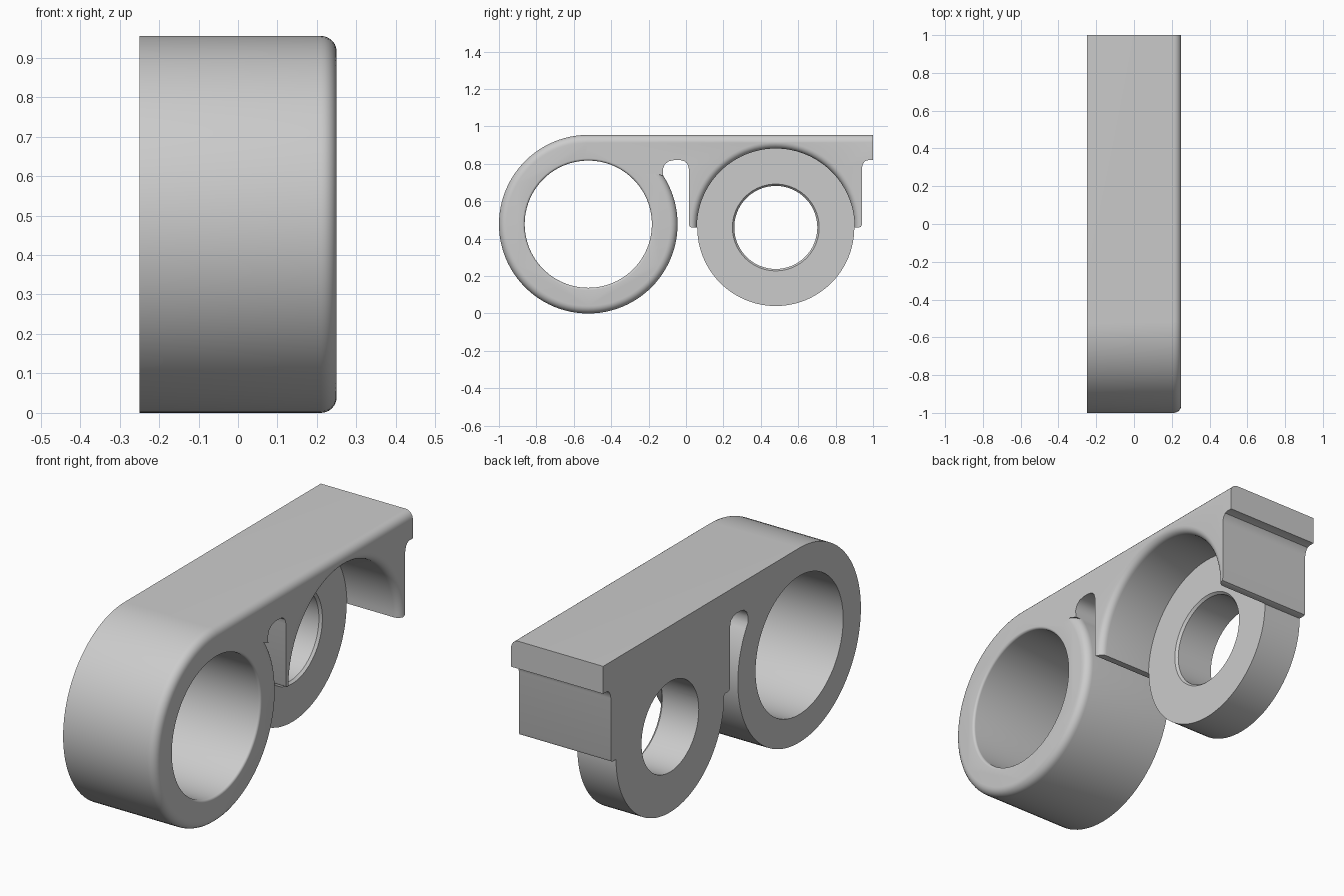
import bpy, bmesh, math

cube = bpy.data.objects.get("Cube")
if cube:
    bpy.data.objects.remove(cube, do_unlink=True)

BACK, FRONT = -0.25, 0.25      # flat side and rounded side along x
FILLET = 0.04
TOP = 0.955
RING_R = TOP / 2
RING_Y = RING_R - 1
DISC_Y, DISC_Z, DISC_R = 0.48, 0.46, 0.42
DISC_FACE = -0.04

grey = bpy.data.materials.new("plain grey")
grey.use_nodes = True
grey.diffuse_color = (0.6, 0.6, 0.6, 1)
grey.node_tree.nodes["Principled BSDF"].inputs["Base Color"].default_value = (0.6, 0.6, 0.6, 1)


def finish(bm, name):
    bmesh.ops.recalc_face_normals(bm, faces=bm.faces)
    mesh = bpy.data.meshes.new(name)
    bm.to_mesh(mesh)
    bm.free()
    mesh.materials.append(grey)
    ob = bpy.data.objects.new(name, mesh)
    bpy.context.collection.objects.link(ob)
    return ob


def lathe(name, profile, y, z, segments=96):
    """Solid turned around an axis parallel to x, from (x, radius) pairs."""
    bm = bmesh.new()
    rings = []
    for x, r in profile:
        angles = [2 * math.pi * i / segments for i in range(segments)]
        rings.append([bm.verts.new((x, y + r * math.cos(a), z + r * math.sin(a))) for a in angles])
    for a, b in zip(rings, rings[1:]):
        for i in range(segments):
            j = (i + 1) % segments
            bm.faces.new((a[i], a[j], b[j], b[i]))
    bm.faces.new(rings[0])
    bm.faces.new(rings[-1])
    return finish(bm, name)


def rounded_edge(radius, size, sign, steps=6):
    """Quarter-round at the front; sign -1 for a rim, +1 for a flared hole."""
    turns = [math.pi / 2 * i / steps for i in range(steps + 1)]
    return [(FRONT - size + size * math.sin(t), radius + sign * size * (1 - math.cos(t)))
            for t in turns]


def combine(target, other, operation):
    mod = target.modifiers.new(operation.title(), 'BOOLEAN')
    mod.operation = operation
    mod.solver = 'EXACT'
    mod.object = other
    bpy.context.view_layer.objects.active = target
    bpy.ops.object.modifier_apply(modifier=mod.name)
    bpy.data.objects.remove(other, do_unlink=True)


# Beam with slot and two legs, as one side profile in (y, z)
arc = [math.radians(a) for a in range(90, 37, -4)]
profile = [(RING_Y, TOP)]
profile += [(RING_Y + 0.4 * math.cos(a), RING_R + 0.4 * math.sin(a)) for a in arc]
profile += [(-0.165, 0.75), (-0.122, 0.735), (-0.124, 0.77), (-0.115, 0.795), (-0.095, 0.813),
            (-0.065, 0.82), (-0.03, 0.82), (-0.008, 0.814), (0.008, 0.8), (0.015, 0.775),
            (0.015, 0.475), (0.02, 0.464), (0.03, 0.46), (0.925, 0.46), (0.936, 0.464),
            (0.94, 0.475), (0.94, 0.775), (0.946, 0.8), (0.958, 0.815), (0.975, 0.82),
            (1, 0.82), (1, TOP)]
bm = bmesh.new()
base = bm.faces.new([bm.verts.new((BACK, y, z)) for y, z in profile])
new = bmesh.ops.extrude_face_region(bm, geom=[base], use_keep_orig=True)["geom"]
bmesh.ops.translate(bm, vec=(FRONT - BACK, 0, 0),
                    verts=[v for v in new if isinstance(v, bmesh.types.BMVert)])
top_edge = [e for e in bm.edges
            if all(v.co.x > 0 and v.co.z > TOP - 0.001 for v in e.verts)]
bmesh.ops.bevel(bm, geom=top_edge, offset=FILLET, segments=6, profile=0.5, affect='EDGES')
bracket = finish(bm, "double_ring_bracket")

# Large ring and small disc joined to the beam
ring = lathe("large_ring", [(BACK, RING_R)] + rounded_edge(RING_R, FILLET, -1), RING_Y, RING_R)
combine(bracket, ring, 'UNION')
disc = lathe("small_disc", [(BACK, DISC_R), (0.1, DISC_R)], DISC_Y, DISC_Z)
combine(bracket, disc, 'UNION')

# Recess in front of the disc, then the two through holes
for name, start, radius, size, y, z in (
        ("recess_cutter", DISC_FACE, DISC_R + 0.002, 0.035, DISC_Y, DISC_Z),
        ("ring_hole_cutter", BACK - 0.1, 0.34, 0.012, RING_Y, RING_R)):
    flare = rounded_edge(radius, size, 1)
    cutter = lathe(name, [(start, radius)] + flare + [(FRONT + 0.1, flare[-1][1])], y, z)
    combine(bracket, cutter, 'DIFFERENCE')
hole = lathe("disc_hole_cutter", [(BACK - 0.1, 0.222), (DISC_FACE - 0.012, 0.222),
                                  (DISC_FACE, 0.232), (FRONT, 0.232)], DISC_Y, DISC_Z)
combine(bracket, hole, 'DIFFERENCE')

bpy.ops.object.select_all(action='DESELECT')
bracket.select_set(True)
bpy.context.view_layer.objects.active = bracket
bpy.ops.object.shade_smooth_by_angle(angle=math.radians(30))
